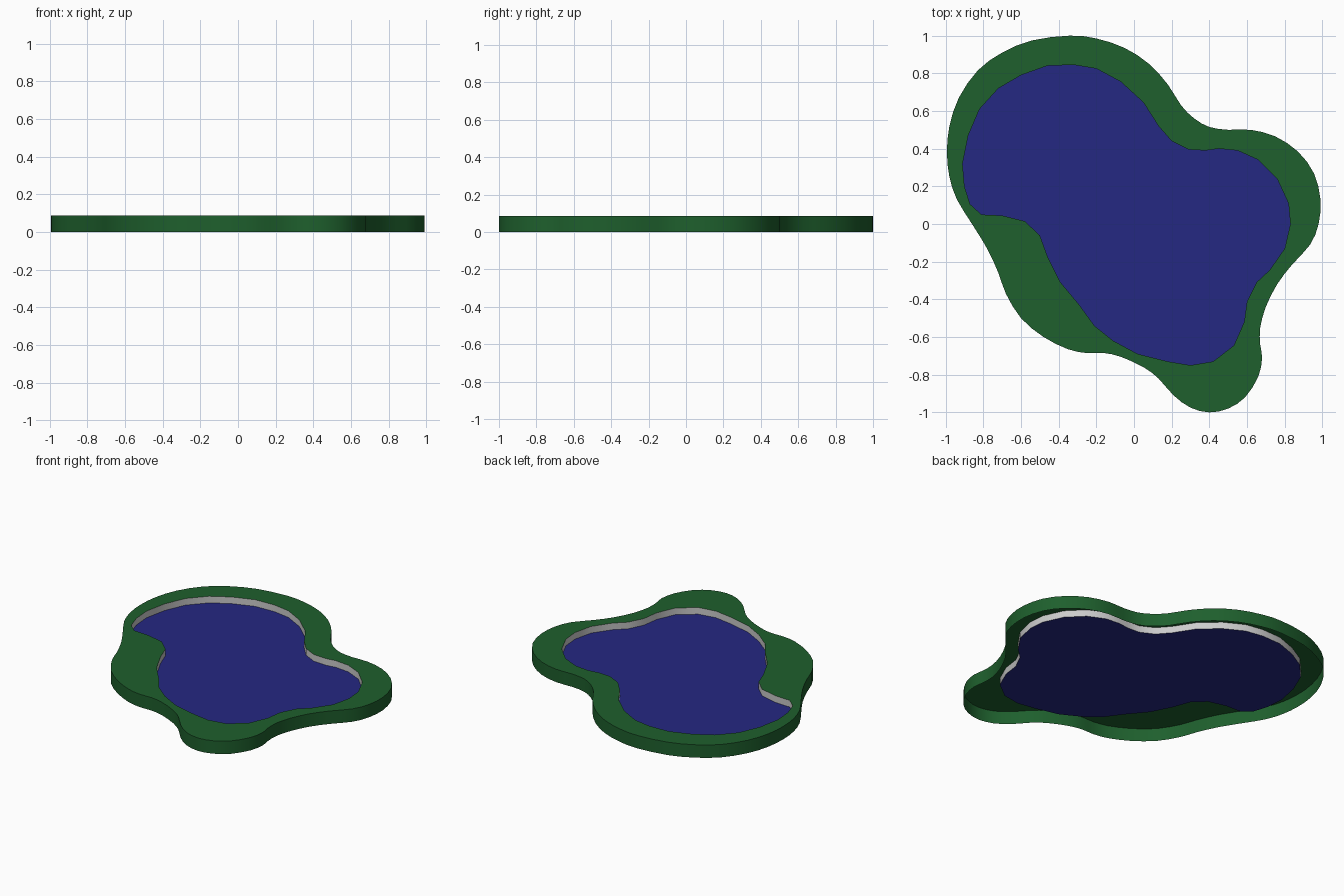
import bpy, bmesh, math
from mathutils import Vector

if "Cube" in bpy.data.objects:
    bpy.data.objects.remove(bpy.data.objects["Cube"])

TOP, WATER = 0.087, 0.042

# Control points, clockwise from the back
BANK = [(-.34, 1), (-.2, .985), (-.05, .935), (.08, .85), (.18, .74), (.25, .63), (.32, .56),
        (.4, .515), (.5, .5), (.62, .5), (.75, .465), (.87, .385), (.955, .27), (.99, .13),
        (.98, 0), (.935, -.11), (.84, -.215), (.76, -.32), (.7, -.44), (.67, -.55), (.67, -.64),
        (.68, -.71), (.66, -.81), (.59, -.92), (.5, -.98), (.4, -1), (.3, -.975), (.21, -.91),
        (.13, -.82), (.05, -.76), (-.07, -.705), (-.16, -.685), (-.25, -.685), (-.35, -.665),
        (-.48, -.6), (-.6, -.5), (-.68, -.37), (-.72, -.26), (-.78, -.13), (-.86, 0), (-.94, .13),
        (-.98, .25), (-.993, .38), (-.98, .52), (-.93, .67), (-.83, .815), (-.7, .91), (-.54, .975)]
SHORE = [(-.32, .845), (-.2, .825), (-.07, .755), (.05, .645), (.13, .52), (.2, .44), (.29, .395),
         (.38, .39), (.45, .4), (.55, .39), (.66, .34), (.76, .24), (.82, .11), (.83, 0),
         (.8, -.13), (.72, -.245), (.65, -.31), (.6, -.41), (.585, -.52), (.53, -.645),
         (.42, -.73), (.3, -.75), (.18, -.73), (.02, -.69), (-.11, -.62), (-.21, -.54),
         (-.29, -.43), (-.39, -.31), (-.46, -.17), (-.5, -.06), (-.58, .015), (-.7, .045),
         (-.81, .05), (-.87, .105), (-.9, .2), (-.91, .32), (-.88, .47), (-.82, .61),
         (-.72, .72), (-.6, .79), (-.46, .84)]


def smooth_loop(pts, steps):
    """Closed Catmull-Rom curve, returned counter-clockwise."""
    p = [Vector(q) for q in reversed(pts)]
    n, out = len(p), []
    for i in range(n):
        a, b, c, d = p[i - 1], p[i], p[(i + 1) % n], p[(i + 2) % n]
        for s in range(steps):
            t = s / steps
            out.append(b + (c - a) * t / 2 + (2 * a - 5 * b + 4 * c - d) * t * t / 2
                       + (3 * b - a - 3 * c + d) * t ** 3 / 2)
    return out


def material(name, rgb):
    m = bpy.data.materials.new(name)
    m.diffuse_color = (*rgb, 1)
    m.use_nodes = True
    m.node_tree.nodes["Principled BSDF"].inputs["Base Color"].default_value = m.diffuse_color
    return m


def finish(bm, name, mat=None):
    me = bpy.data.meshes.new(name)
    bm.to_mesh(me)
    bm.free()
    ob = bpy.data.objects.new(name, me)
    bpy.context.collection.objects.link(ob)
    if mat:
        me.materials.append(mat)
    bpy.context.view_layer.objects.active = ob
    ob.select_set(True)
    bpy.ops.object.shade_smooth_by_angle(angle=math.radians(40))
    ob.select_set(False)


def ring(bm, pts, z):
    return [bm.verts.new((p.x, p.y, z)) for p in pts]


def ring_edges(bm, vs):
    return [bm.edges.new((vs[i - 1], vs[i])) for i in range(len(vs))]


def wall(bm, low, high):
    for i in range(len(low)):
        bm.faces.new((low[i - 1], low[i], high[i], high[i - 1]))


bank, shore = smooth_loop(BANK, 2), smooth_loop(SHORE, 1)
green = material("grass", (.013, .115, .026))
blue = material("water", (.018, .021, .223))

# Grass bank: flat top with the pond opening, and an open-bottomed outer skirt
bm = bmesh.new()
top, hole = ring(bm, bank, TOP), ring(bm, shore, TOP)
edges = ring_edges(bm, top) + ring_edges(bm, hole)
bmesh.ops.triangle_fill(bm, use_beauty=True, edges=edges, normal=(0, 0, 1))
for f in bm.faces:
    f.normal_update()
    if f.normal.z < 0:
        f.normal_flip()
wall(bm, ring(bm, bank, 0), top)
finish(bm, "grass_bank", green)

# Grey pond wall, facing the water
bm = bmesh.new()
wall(bm, ring(bm, shore, TOP), ring(bm, shore, WATER))
finish(bm, "pond_wall")

# Water surface
bm = bmesh.new()
bm.faces.new(ring(bm, shore, WATER))
finish(bm, "water_surface", blue)
